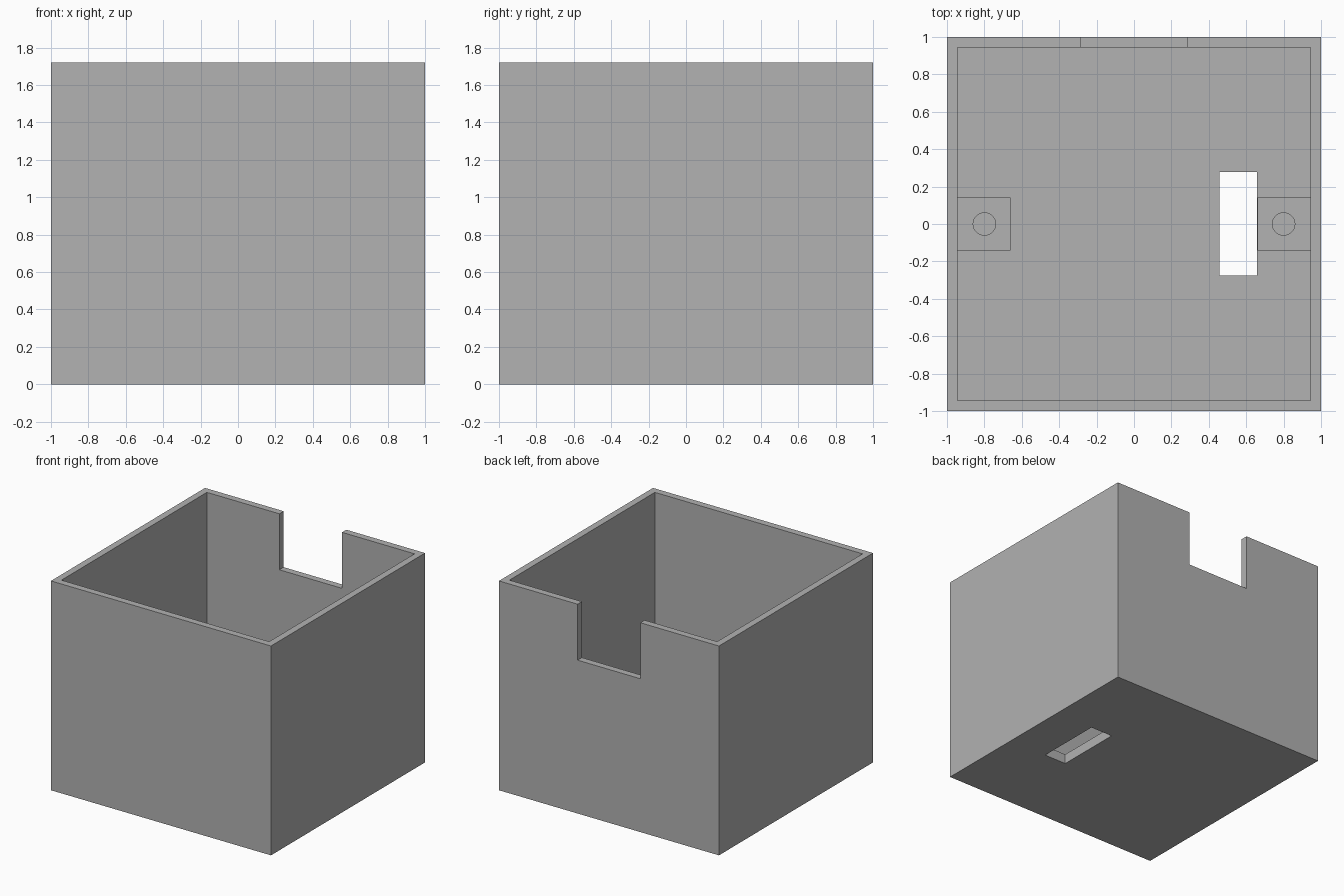
import bpy

cube = bpy.data.objects.get("Cube")
if cube:
    bpy.data.objects.remove(cube, do_unlink=True)

HEIGHT, INNER, FLOOR = 1.72, 0.944, 0.08
POST_TOP = 0.38

grey = bpy.data.materials.new("plain_grey")
grey.use_nodes = True
colour = (0.445, 0.445, 0.445, 1)
grey.diffuse_color = colour
grey.node_tree.nodes["Principled BSDF"].inputs["Base Color"].default_value = colour


def box(name, x, y, z):
    """Box from (low, high) ranges on each axis."""
    bpy.ops.mesh.primitive_cube_add(size=1)
    ob = bpy.context.object
    ob.name = name
    ob.location = [(a + b) / 2 for a, b in (x, y, z)]
    ob.scale = [b - a for a, b in (x, y, z)]
    bpy.ops.object.transform_apply(location=True, rotation=False, scale=True)
    ob.data.materials.append(grey)
    return ob


def cut(target, cutter):
    """Subtract the cutter from the target, then remove the cutter."""
    cutter.hide_render = True
    mod = target.modifiers.new("cut", "BOOLEAN")
    mod.operation = "DIFFERENCE"
    mod.solver = "EXACT"
    mod.object = cutter
    bpy.context.view_layer.objects.active = target
    bpy.ops.object.modifier_apply(modifier=mod.name)
    bpy.data.objects.remove(cutter, do_unlink=True)


# Open box: hollow, back notch and floor slot
shell = box("open_box", (-1, 1), (-1, 1), (0, HEIGHT))
cut(shell, box("cavity", (-INNER, INNER), (-INNER, INNER), (FLOOR, 2)))
cut(shell, box("back_notch", (-0.285, 0.285), (0.8, 1.2), (1.26, 2)))
cut(shell, box("floor_slot", (0.457, 0.657), (-0.275, 0.277), (-0.5, 0.5)))

# Screw posts against the side walls, each with a round hole
for side, name in ((1, "left_screw_post"), (-1, "right_screw_post")):
    xs = sorted((side * 0.66, side * 0.96))
    post = box(name, xs, (-0.142, 0.142), (0.04, POST_TOP))
    bpy.ops.mesh.primitive_cylinder_add(
        vertices=32, radius=0.06, depth=1, location=(side * 0.8, 0, FLOOR + 0.5))
    cut(post, bpy.context.object)
